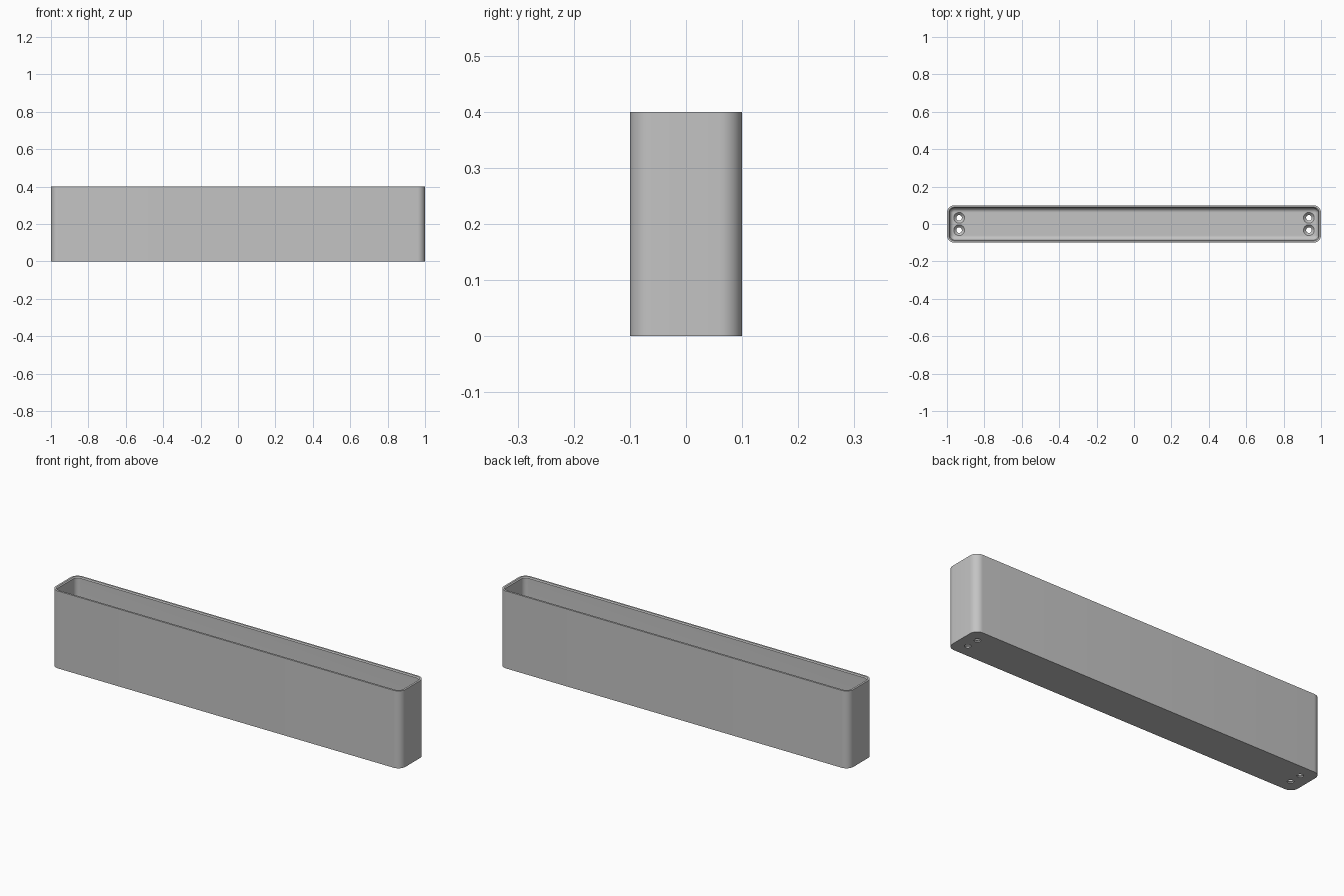
import bpy, bmesh, math

cube = bpy.data.objects.get("Cube")
if cube:
    bpy.data.objects.remove(cube, do_unlink=True)

LENGTH, DEPTH, HEIGHT = 2.0, 0.2, 0.4
CORNER, WALL, FLOOR, FILLET, RIM = 0.04, 0.015, 0.02, 0.022, 0.01
SEGS = 10

grey = bpy.data.materials.new("plain grey")
grey.use_nodes = True
grey.diffuse_color = (0.55, 0.55, 0.55, 1)
grey.node_tree.nodes["Principled BSDF"].inputs["Base Color"].default_value = grey.diffuse_color


def make_object(name, bm):
    bmesh.ops.recalc_face_normals(bm, faces=bm.faces)
    mesh = bpy.data.meshes.new(name)
    bm.to_mesh(mesh)
    bm.free()
    mesh.materials.append(grey)
    obj = bpy.data.objects.new(name, mesh)
    bpy.context.collection.objects.link(obj)
    return obj


def rounded_ring(bm, inset, z):
    """Rounded rectangle inset from the outer wall."""
    r = max(CORNER - inset, 0.003)
    cx, cy = LENGTH / 2 - inset - r, DEPTH / 2 - inset - r
    ring = []
    for q, (sx, sy) in enumerate([(1, 1), (-1, 1), (-1, -1), (1, -1)]):
        for i in range(SEGS + 1):
            a = math.pi / 2 * (q + i / SEGS)
            ring.append(bm.verts.new((sx * cx + r * math.cos(a), sy * cy + r * math.sin(a), z)))
    return ring


def loft(bm, rings):
    for a, b in zip(rings, rings[1:]):
        for i in range(len(a)):
            j = (i + 1) % len(a)
            bm.faces.new((a[i], a[j], b[j], b[i]))
    bm.faces.new(rings[0])
    bm.faces.new(rings[-1])


# Trough section: outer wall, rim, chamfered lip, inner wall, floor fillet
section = [(0, 0), (0, HEIGHT), (RIM, HEIGHT), (WALL, HEIGHT - 0.005)]
for i in range(7):
    a = math.pi / 2 * i / 6
    section.append((WALL + FILLET * (1 - math.cos(a)), FLOOR + FILLET * (1 - math.sin(a))))
bm = bmesh.new()
loft(bm, [rounded_ring(bm, inset, z) for inset, z in section])
trough = make_object("trough", bm)

# Countersunk screw holes, two at each end
bm = bmesh.new()
for x in (-0.935, 0.935):
    for y in (-0.033, 0.033):
        rings = []
        for r, z in [(0.015, -0.02), (0.015, 0.006), (0.029, FLOOR), (0.029, 0.06)]:
            rings.append([bm.verts.new((x + r * math.cos(math.tau * i / 24),
                                        y + r * math.sin(math.tau * i / 24), z)) for i in range(24)])
        loft(bm, rings)
cutter = make_object("screw_hole_cutter", bm)
cutter.hide_render = True

mod = trough.modifiers.new("screw holes", 'BOOLEAN')
mod.operation, mod.solver, mod.object = 'DIFFERENCE', 'EXACT', cutter

for o in bpy.context.selected_objects:
    o.select_set(False)
bpy.context.view_layer.objects.active = trough
trough.select_set(True)
bpy.ops.object.modifier_apply(modifier=mod.name)
bpy.data.objects.remove(cutter, do_unlink=True)
bpy.ops.object.shade_smooth_by_angle(angle=math.radians(30))
